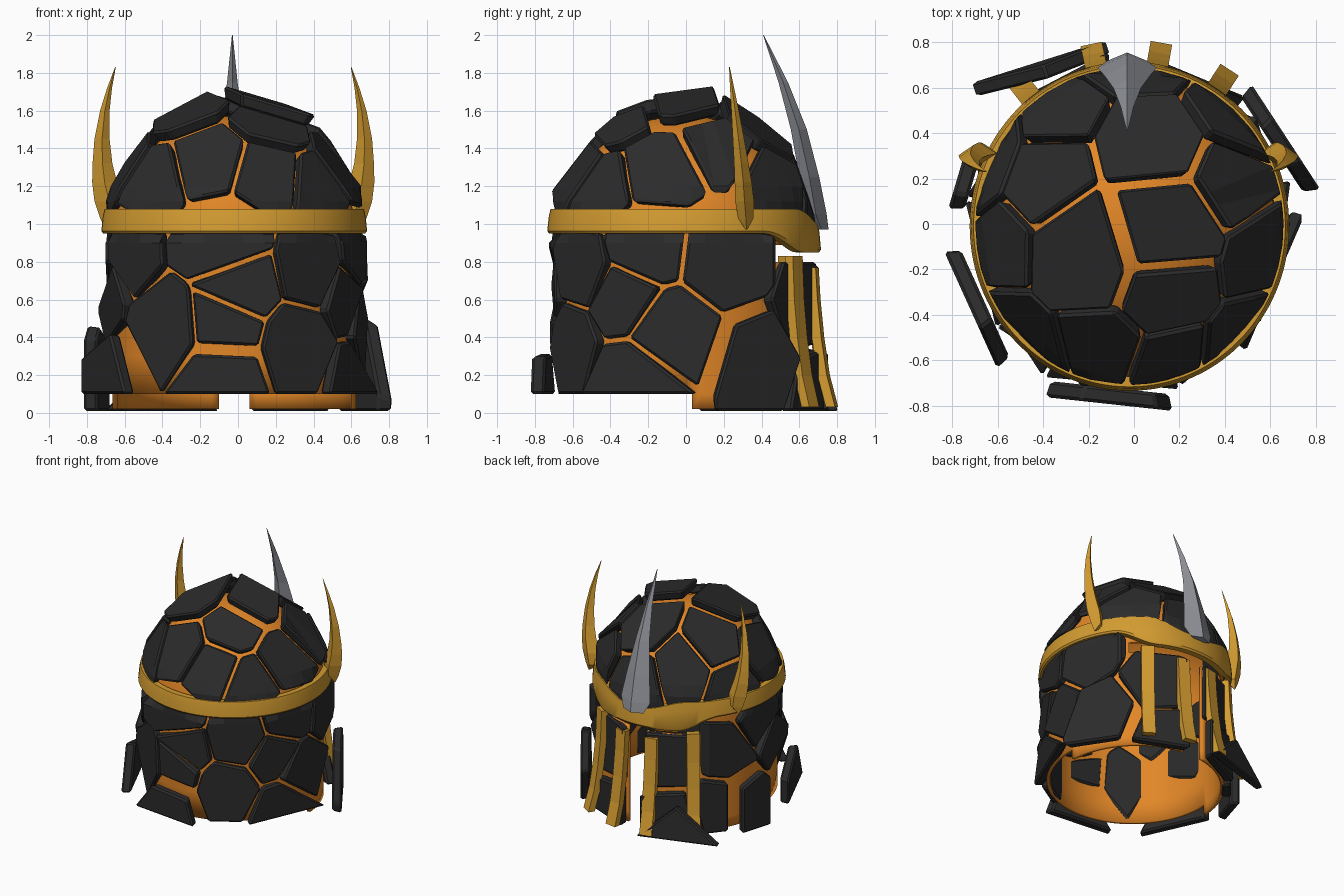
import bpy, bmesh
from math import sin, cos, atan2, radians, sqrt, pi
from mathutils import Vector, Matrix

if "Cube" in bpy.data.objects:
    bpy.data.objects.remove(bpy.data.objects["Cube"])

R = 0.66                             # radius on which the plates sit
SHELL_R = 0.645                      # radius of the inner shell
DOME_Z = 0.93                        # height where the dome starts
CENTRE = Vector((-0.02, -0.01, 0))
UP, Y_AXIS = Vector((0, 0, 1)), Vector((0, 1, 0))


def material(name, rgb):
    m = bpy.data.materials.new(name)
    m.use_nodes = True
    m.diffuse_color = (*rgb, 1)
    bsdf = m.node_tree.nodes["Principled BSDF"]
    bsdf.inputs["Base Color"].default_value = (*rgb, 1)
    bsdf.inputs["Roughness"].default_value = 0.6
    return m


ROCK = material("charcoal rock", (0.024, 0.024, 0.024))
ORANGE = material("glowing orange", (0.76, 0.24, 0.02))
GOLD = material("gold", (0.65, 0.33, 0.03))
STEEL = material("steel grey", (0.29, 0.30, 0.33))


def finish(bm, name, mat, smooth=False):
    bmesh.ops.recalc_face_normals(bm, faces=bm.faces)
    mesh = bpy.data.meshes.new(name)
    bm.to_mesh(mesh)
    bm.free()
    ob = bpy.data.objects.new(name, mesh)
    bpy.context.collection.objects.link(ob)
    mesh.materials.append(mat)
    if smooth:
        bpy.ops.object.select_all(action='DESELECT')
        ob.select_set(True)
        bpy.context.view_layer.objects.active = ob
        bpy.ops.object.shade_smooth_by_angle(angle=radians(35))
    return ob


def loft(bm, rings, cap=True, loop=False):
    """Skin a list of closed rings of points."""
    rows = [[bm.verts.new(p) for p in ring] for ring in rings]
    pairs = list(zip(rows, rows[1:])) + ([(rows[-1], rows[0])] if loop else [])
    for a, b in pairs:
        for i in range(len(a)):
            j = (i + 1) % len(a)
            bm.faces.new((a[i], a[j], b[j], b[i]))
    if cap:
        bm.faces.new(rows[0])
        bm.faces.new(rows[-1])


def around(deg, r, z):
    a = radians(deg)
    return CENTRE + Vector((r * cos(a), r * 1.03 * sin(a), z))


# Orange inner shell: lathed, with eye slit and face slot removed
bm = bmesh.new()
levels = [(SHELL_R, z) for z in (0.02, 0.1, 0.3, 0.55, 0.8, 0.89, DOME_Z)]
levels += [(SHELL_R * cos(t * pi / 24), DOME_Z + SHELL_R * sin(t * pi / 24)) for t in range(1, 12)]
levels.append((0.005, DOME_Z + SHELL_R))
loft(bm, [[around(i * 3.75, r, z) for i in range(96)] for r, z in levels], cap=False)
opening = []
for f in bm.faces:
    c = f.calc_center_median()
    back_hem = c.z < 0.1 and c.y < 0.05
    eye_slit = c.y > 0.47 and 0.8 < c.z < 0.89
    face_slot = abs(c.x + 0.02) < 0.085 and c.y > 0 and c.z < 0.8
    if back_hem or eye_slit or face_slot:
        opening.append(f)
bmesh.ops.delete(bm, geom=opening, context='FACES')
bmesh.ops.holes_fill(bm, edges=[e for e in bm.edges if e.is_boundary and e.verts[0].co.z > 1.5])
shell = finish(bm, "inner_shell", ORANGE, smooth=True)
mod = shell.modifiers.new("thickness", 'SOLIDIFY')
mod.thickness = 0.025
mod.offset = -1

# Rock plates: slabs tangent to the shell, cut along the borders between seeds
dome = [  # x, y, push outward
    (-0.30, 0.47, 0.01), (0.12, 0.38, 0.025), (-0.40, 0.22, 0.01), (-0.22, -0.15, 0.045),
    (0.19, -0.03, 0.07), (0.19, -0.29, 0.02), (0.44, 0.18, 0.03), (-0.13, -0.5, 0),
    (0.19, -0.53, 0), (-0.55, -0.08, 0.01), (-0.43, -0.42, 0), (0.53, -0.14, 0),
    (0.44, -0.42, 0), (0.40, 0.44, 0.03), (0.03, 0.62, 0), (-0.57, 0.25, 0)]
walls = [  # angle, height, push outward
    (-95, 0.89, 0), (-52, 0.76, 0), (-88, 0.665, 0), (-95, 0.475, 0), (-122, 0.45, 0),
    (-96, 0.23, 0.09), (-59, 0.37, 0), (-146, 0.86, 0), (-155, 0.24, 0.11),
    (-18, 0.87, 0), (18, 0.82, 0), (-28, 0.60, 0), (-8, 0.44, 0), (-24, 0.19, 0.01),
    (34, 0.29, 0.11), (63, 0.50, -0.015), (68, 0.15, 0.03), (114, 0.55, -0.015), (117, 0.18, 0.03),
    (148, 0.62, 0), (140, 0.25, 0.02), (163, 0.25, 0.11), (178, 0.84, 0), (-166, 0.58, 0)]
seeds = []
for x, y, push in dome:
    n = Vector((x, y, sqrt(R * R - x * x - y * y))) / R
    seeds.append((n * R + UP * DOME_Z, n, push, True))
for a, z, push in walls:
    n = Vector((cos(radians(a)), sin(radians(a)), 0))
    seeds.append((n * R + UP * z, n, push, False))


def split(bm, point, normal, clear=False):
    return bmesh.ops.bisect_plane(bm, geom=bm.verts[:] + bm.edges[:] + bm.faces[:], dist=1e-5,
                                  plane_co=point, plane_no=normal, clear_outer=clear)


def cut(bm, point, normal):
    """Remove everything on the normal's side of a plane and close the hole."""
    res = split(bm, point, normal, clear=True)
    edges = [e for e in res["geom_cut"] if isinstance(e, bmesh.types.BMEdge) and e.is_boundary]
    if len(edges) > 2:
        bmesh.ops.holes_fill(bm, edges=edges, sides=0)


def tuck_rim(bm, p, on_dome):
    """Curve the rim of a plate so that it fits inside the brow band."""
    heading = atan2(p.y, p.x)
    for step in range(-3, 4):
        a = heading + radians(9 * step)
        split(bm, Vector(), Vector((-sin(a), cos(a), 0)))
    for z in ((1.05, 1.12, 1.2) if on_dome else (0.9, 0.945)):
        split(bm, UP * z, UP)
    for v in bm.verts:
        reach = v.co.xy.length
        if reach > 0.678 and (on_dome or v.co.z > 0.94):
            v.co.xy *= 0.678 / reach


def rock_plate(index):
    p, n, push, on_dome = seeds[index]
    gap = 0.011 + max(push, 0) * 0.4          # raised plates are a little smaller
    bm = bmesh.new()
    bmesh.ops.create_cube(bm, size=1)
    place = Matrix.Translation(p + n * (push - 0.02)) @ n.to_track_quat('Z', 'Y').to_matrix().to_4x4()
    bmesh.ops.transform(bm, matrix=place @ Matrix.Diagonal((1, 1, 0.07, 1)), verts=bm.verts)
    for k, other in enumerate(seeds):
        d = other[0] - p
        if k != index and d.length < 0.95:
            d.normalize()
            cut(bm, (p + other[0]) / 2 - d * gap, d)
    if on_dome:
        cut(bm, UP * 0.96, -UP)
    else:
        cut(bm, UP * (0.01 if p.y > 0.1 else 0.1), -UP)
        cut(bm, UP * (0.8 if p.y > 0.47 else 1.0), UP)
        if p.y > 0.47:
            side = 1 if p.x > 0 else -1
            cut(bm, Vector((0.09 * side, 0, 0)), Vector((-side, 0, 0)))
        else:
            cut(bm, Y_AXIS * (0.47 if p.z > 0.5 else 0.62), Y_AXIS)
        if p.y > 0.1 and p.z < 0.4:
            cut(bm, Y_AXIS * 0.075, -Y_AXIS)
    bmesh.ops.remove_doubles(bm, verts=bm.verts, dist=0.012)
    bmesh.ops.bevel(bm, geom=bm.edges[:], offset=0.013, segments=1, affect='EDGES',
                    clamp_overlap=True)
    if p.xy.length > 0.45 and p.z > 0.5:
        tuck_rim(bm, p, on_dome)
    bmesh.ops.transform(bm, verts=bm.verts,
                        matrix=Matrix.Translation(CENTRE) @ Matrix.Diagonal((1, 1.03, 1, 1)))
    finish(bm, "dome_plate" if on_dome else "wall_plate", ROCK)


for i in range(len(seeds)):
    rock_plate(i)

# Loose triangular chin plate
bm = bmesh.new()
corners = [Vector((-0.72, 0.62, 0.01)), Vector((-0.12, 0.81, 0.01)), Vector((-0.40, 0.70, 0.27))]
back = Vector((0.02, -0.06, 0))
loft(bm, [corners, [c + back for c in corners]])
bmesh.ops.bevel(bm, geom=bm.edges[:], offset=0.01, segments=1, affect='EDGES')
finish(bm, "chin_plate", ROCK)


# Gold brow band, dipping over the face
def ease(deg, start, end):
    t = min(max((90 - abs(deg - 90) - start) / (end - start), 0), 1)
    return t * t * (3 - 2 * t)


bm = bmesh.new()
section = [(0.645, 0, 0), (0.69, 0, 0), (0.7, 0.1, 0), (0.692, 0.7, 1), (0.683, 1, 1), (0.64, 1, 1)]
rings = []
for i in range(120):
    deg = i * 3
    low = 0.95 - 0.1 * ease(deg, 36, 62)
    high = 1.08 - 0.08 * ease(deg, 56, 84)
    rings.append([around(deg, r * 1.005, low + (high - low) * t) for r, t, _ in section])
loft(bm, rings, cap=False, loop=True)
finish(bm, "brow_band", GOLD, smooth=True)


# Horns and crest spike: diamond sections lofted to a point
def horn(name, mat, origin, out, side, stations):
    bm = bmesh.new()
    rings = []
    for z, inner, outer, half, drift in stations:
        mid = (inner + outer) / 2
        base = origin + UP * z + side * drift
        rings.append([base + out * inner, base + out * mid + side * half,
                      base + out * outer, base + out * mid - side * half])
    loft(bm, rings)
    finish(bm, name, mat)


side_horn = [(0.97, 0.665, 0.675, 0.005, 0.32), (1.03, 0.58, 0.705, 0.04, 0.317),
             (1.12, 0.58, 0.735, 0.05, 0.31), (1.22, 0.615, 0.747, 0.045, 0.303),
             (1.32, 0.64, 0.745, 0.038, 0.293), (1.45, 0.655, 0.735, 0.03, 0.278),
             (1.6, 0.655, 0.705, 0.02, 0.26), (1.72, 0.642, 0.668, 0.011, 0.244),
             (1.83, 0.622, 0.626, 0.002, 0.23)]
for s, label in ((1, "left"), (-1, "right")):
    horn(label + "_horn", GOLD, Vector((-0.025, 0, 0)), Vector((s, 0, 0)), Y_AXIS, side_horn)
crest = [(0.97, 0.68, 0.755, 0.09, 0), (1.05, 0.63, 0.745, 0.13, 0), (1.25, 0.60, 0.705, 0.10, 0),
         (1.5, 0.555, 0.64, 0.06, 0), (1.75, 0.49, 0.54, 0.028, 0), (2.0, 0.408, 0.412, 0.002, 0)]
horn("crest_spike", STEEL, Vector((-0.03, 0, 0)), Y_AXIS, Vector((1, 0, 0)), crest)

# Gold face bars, flaring outward toward the chin
for deg, top in ((57, 0.83), (80, 0.77), (102, 0.77), (128, 0.83)):
    bm = bmesh.new()
    out = Vector((cos(radians(deg)), sin(radians(deg)), 0))
    across = Vector((-out.y, out.x, 0)) * 0.048
    rings = []
    for r, z in ((0.68, top), (0.69, 0.6), (0.71, 0.4), (0.74, 0.2), (0.785, 0.03)):
        c = out * r + Vector((-0.02, 0, z))
        rings.append([c - across - out * 0.025, c + across - out * 0.025,
                      c + across + out * 0.025, c - across + out * 0.025])
    loft(bm, rings)
    finish(bm, "face_bar", GOLD)
